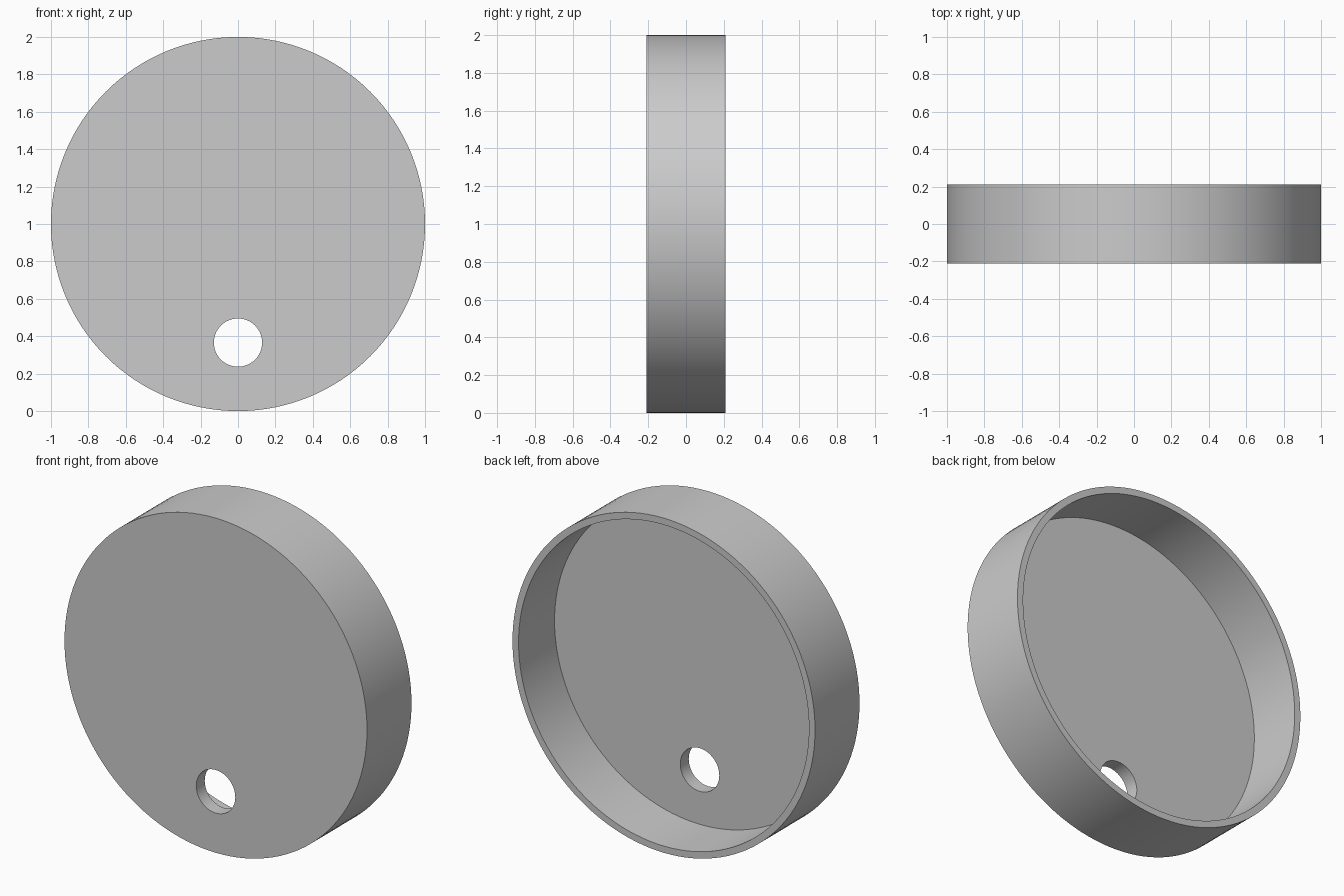
import bpy
import math

cube = bpy.data.objects.get("Cube")
if cube:
    bpy.data.objects.remove(cube, do_unlink=True)

RADIUS, HALF_DEPTH = 1.0, 0.21
WALL, FLOOR = 0.04, 0.08
HOLE_RADIUS, HOLE_Z = 0.129, 0.366

grey = bpy.data.materials.new("plain grey")
grey.use_nodes = True
colour = (0.6, 0.6, 0.6, 1)
grey.diffuse_color = colour
grey.node_tree.nodes["Principled BSDF"].inputs["Base Color"].default_value = colour


def disc(name, radius, y_front, y_back, z, sides):
    """Cylinder lying along the y axis."""
    bpy.ops.mesh.primitive_cylinder_add(
        vertices=sides, radius=radius, depth=y_back - y_front,
        location=(0, (y_front + y_back) / 2, z), rotation=(math.pi / 2, 0, 0))
    obj = bpy.context.object
    obj.name = name
    obj.data.materials.append(grey)
    return obj


# Round shell, closed at the front and open at the back
shell = disc("round_shell", RADIUS, -HALF_DEPTH, HALF_DEPTH, RADIUS, 128)

# Hollow interior and the round through-hole near the bottom
cutters = [
    disc("cavity_cutter", RADIUS - WALL, FLOOR - HALF_DEPTH, 1, RADIUS, 128),
    disc("hole_cutter", HOLE_RADIUS, -1, 0, HOLE_Z, 64),
]
bpy.ops.object.select_all(action="DESELECT")
shell.select_set(True)
bpy.context.view_layer.objects.active = shell
for cutter in cutters:
    cutter.hide_render = True
    cut = shell.modifiers.new(cutter.name, "BOOLEAN")
    cut.operation = "DIFFERENCE"
    cut.solver = "EXACT"
    cut.object = cutter
    bpy.ops.object.modifier_apply(modifier=cut.name)
    bpy.data.objects.remove(cutter, do_unlink=True)

# Smooth walls, crisp rims
bpy.ops.object.shade_smooth_by_angle(angle=math.radians(30))
